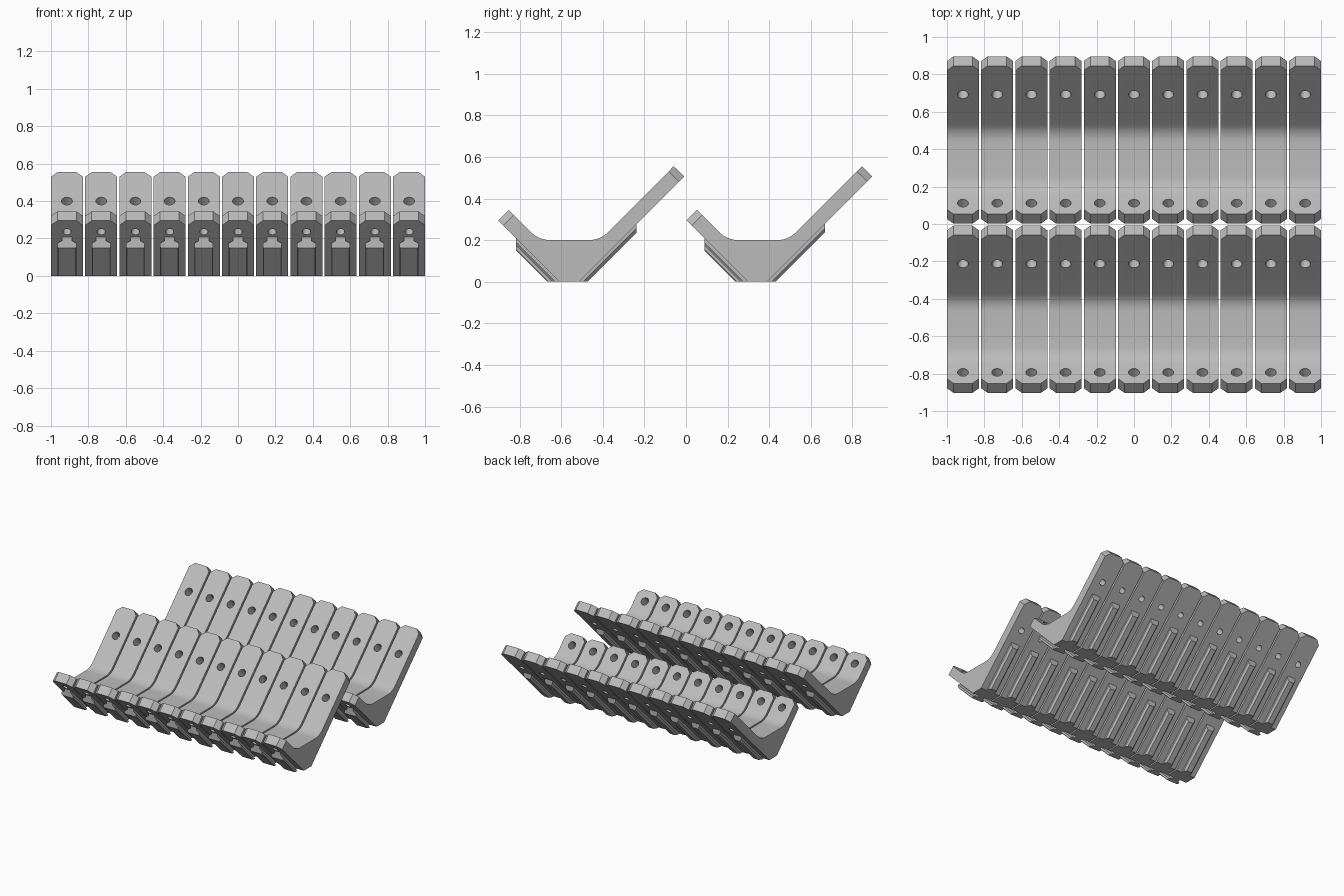
import bpy, bmesh, math
from mathutils import Vector

if "Cube" in bpy.data.objects:
    bpy.data.objects.remove(bpy.data.objects["Cube"])

HW = 0.0855            # half width of one bracket
PITCH = 0.1829         # spacing along x
ROW_SHIFT = 0.905      # spacing between the two rows

grey = bpy.data.materials.new("light grey")
grey.diffuse_color = (0.5, 0.5, 0.5, 1)
grey.use_nodes = True
grey.node_tree.nodes["Principled BSDF"].inputs["Base Color"].default_value = grey.diffuse_color


def make_object(name, bm):
    bmesh.ops.recalc_face_normals(bm, faces=bm.faces)
    mesh = bpy.data.meshes.new(name)
    bm.to_mesh(mesh)
    bm.free()
    mesh.materials.append(grey)
    ob = bpy.data.objects.new(name, mesh)
    bpy.context.collection.objects.link(ob)
    return ob


def prism(bm, start, end):
    """Solid between two matching rings of points."""
    a = [bm.verts.new(p) for p in start]
    b = [bm.verts.new(p) for p in end]
    bm.faces.new(a)
    bm.faces.new(b[::-1])
    for i in range(len(a)):
        j = (i + 1) % len(a)
        bm.faces.new((a[i], b[i], b[j], a[j]))
    return a, b


def fillet(corner, tangent_len, start_dir, end_dir, steps=8):
    """Rounded corner between two directions, as a quadratic curve."""
    c = Vector(corner)
    p, q = c + Vector(start_dir) * tangent_len, c + Vector(end_dir) * tangent_len
    return [p * (1 - t) ** 2 + c * 2 * t * (1 - t) + q * t * t
            for t in (i / steps for i in range(steps + 1))]


# bent plate: side profile as (y, z)
S = math.sqrt(0.5)
profile = [(0.002, 0.295), (0.053, 0.345)]
profile += fillet((0.198, 0.2), 0.056, (-S, S), (1, 0))
profile += fillet((0.492, 0.2), 0.056, (-1, 0), (S, S))
profile += [(0.846, 0.555), (0.896, 0.506), (0.39, 0.0), (0.297, 0.0)]
bm = bmesh.new()
a, b = prism(bm, [(-HW, y, z) for y, z in profile], [(HW, y, z) for y, z in profile])
n = len(profile)
tips = [bm.edges.get((r[i], r[i + 1])) for r in (a, b) for i in (0, n - 4)]
bmesh.ops.bevel(bm, geom=tips, offset=0.035, offset_type='OFFSET', segments=1, affect='EDGES')
bracket = make_object("bracket", bm)


# screw holes: stepped cutters square to each arm
def hole_cutter(name, y, z, axis):
    bm = bmesh.new()
    rings = [(-0.1, 0.022), (-0.04, 0.022), (-0.012, 0.029), (0.05, 0.029)]
    rot = Vector((0, 0, 1)).rotation_difference(Vector(axis)).to_matrix()
    loops = [[bm.verts.new(rot @ Vector((r * math.cos(k * math.tau / 24), r * math.sin(k * math.tau / 24), h))
                           + Vector((0, y, z))) for k in range(24)] for h, r in rings]
    bm.faces.new(loops[0])
    bm.faces.new(loops[-1])
    for lo, hi in zip(loops, loops[1:]):
        for k in range(24):
            bm.faces.new((lo[k], lo[k - 1], hi[k - 1], hi[k]))
    ob = make_object(name, bm)
    ob.hide_render = True
    return ob


bpy.context.view_layer.objects.active = bracket
for cutter in (hole_cutter("front_hole_cutter", 0.112, 0.286, (0, S, S)),
               hole_cutter("back_hole_cutter", 0.692, 0.4, (0, -S, S))):
    mod = bracket.modifiers.new("hole", 'BOOLEAN')
    mod.object = cutter
    mod.solver = 'EXACT'
    bpy.ops.object.modifier_apply(modifier=mod.name)
    bpy.data.objects.remove(cutter)


# rails under the arms, running down the slope to the ground
def rail(name, half, y0, z0, way):
    ring = [(x, d) for x, d in half] + [(-x, d) for x, d in reversed(half)]
    bm = bmesh.new()
    prism(bm, [(x, y0, z0 - d) for x, d in ring],
          [(x, y0 + way * (z0 - d), 0) for x, d in ring])
    return make_object(name, bm)


front_rail = rail("front_rail", [(0.027, -0.01), (0.027, 0.02), (0.05, 0.033), (0.05, 0.053), (0.046, 0.058)],
                  0.089, 0.208, 1)
back_rail = rail("back_rail", [(0.035, -0.01), (0.035, 0.02), (0.022, 0.041)], 0.667, 0.277, -1)

# smooth the bends, keep the edges sharp
for ob in (bracket, front_rail, back_rail):
    bpy.ops.object.select_all(action='DESELECT')
    ob.select_set(True)
    bpy.context.view_layer.objects.active = ob
    bpy.ops.object.shade_smooth_by_angle(angle=math.radians(30))

# two rows of eleven
for part in (bracket, front_rail, back_rail):
    for row in range(2):
        for i in range(11):
            ob = part if row == i == 0 else part.copy()
            if ob is not part:
                bpy.context.collection.objects.link(ob)
            ob.location = ((i - 5) * PITCH, -ROW_SHIFT * row, 0)
